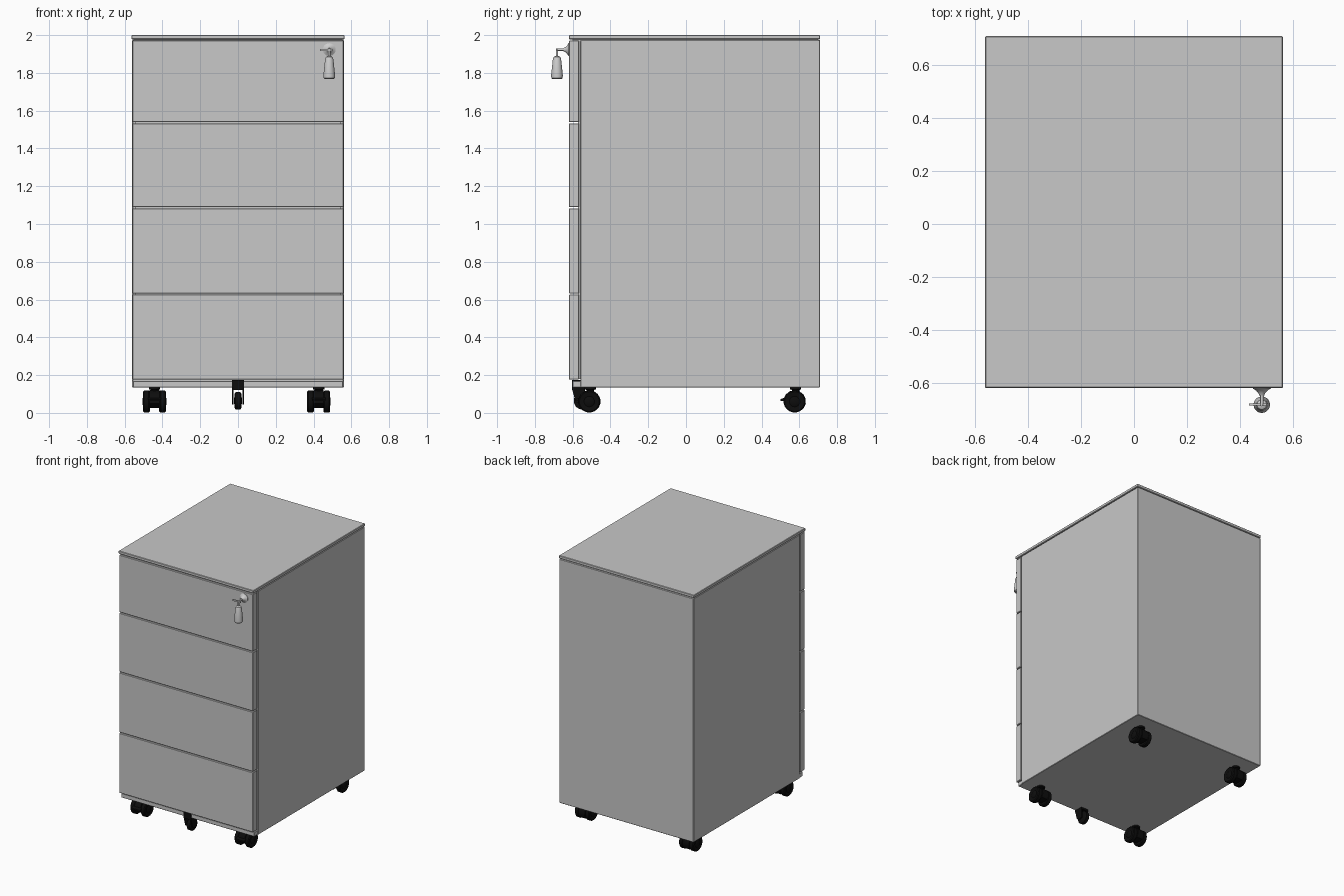
import bpy, bmesh, math
from mathutils import Matrix, Vector

if "Cube" in bpy.data.objects:
    bpy.data.objects.remove(bpy.data.objects["Cube"])


def material(name, rgb):
    m = bpy.data.materials.new(name)
    m.diffuse_color = (*rgb, 1)
    m.use_nodes = True
    m.node_tree.nodes["Principled BSDF"].inputs["Base Color"].default_value = m.diffuse_color
    return m


GREY = material("light grey paint", (0.58, 0.58, 0.58))
METAL = material("pale lock grey", (0.62, 0.62, 0.62))
BLACK = material("black plastic", (0.004, 0.004, 0.004))


def finish(bm, name, mat, smooth=False):
    bmesh.ops.recalc_face_normals(bm, faces=bm.faces)
    me = bpy.data.meshes.new(name)
    bm.to_mesh(me)
    bm.free()
    ob = bpy.data.objects.new(name, me)
    bpy.context.collection.objects.link(ob)
    me.materials.append(mat)
    if smooth:
        bpy.ops.object.select_all(action='DESELECT')
        ob.select_set(True)
        bpy.context.view_layer.objects.active = ob
        bpy.ops.object.shade_smooth_by_angle(angle=math.radians(35))
    return ob


def box(name, lo, hi, mat, bevel=0.0):
    bm = bmesh.new()
    lo, hi = Vector(lo), Vector(hi)
    bmesh.ops.create_cube(bm, size=1, matrix=Matrix.Translation((lo + hi) / 2)
                          @ Matrix.Diagonal((*(hi - lo), 1)))
    if bevel:
        bmesh.ops.bevel(bm, geom=bm.edges[:], offset=bevel, segments=1, affect='EDGES')
    return finish(bm, name, mat)


def lathe(name, centre, profile, axis, mat, steps=28):
    """Turn (radius, height) points around an axis; height runs along the axis."""
    bm = bmesh.new()
    rot = {'x': Matrix.Rotation(math.pi / 2, 4, 'Y'),
           'y': Matrix.Rotation(math.pi / 2, 4, 'X'),   # height runs to -y
           'z': Matrix.Identity(4)}[axis]
    rings = []
    for r, h in profile:
        rings.append([bm.verts.new((r * math.cos(a), r * math.sin(a), h))
                      for a in (2 * math.pi * i / steps for i in range(steps))])
    for a, b in zip(rings, rings[1:]):
        for i in range(steps):
            j = (i + 1) % steps
            bm.faces.new((a[i], a[j], b[j], b[i]))
    bm.faces.new(rings[0])
    bm.faces.new(rings[-1])
    bm.transform(Matrix.Translation(centre) @ rot)
    return finish(bm, name, mat, True)


def extrude_x(name, pts, x0, x1, mat):
    """Extrude a (y, z) outline from x0 to x1."""
    bm = bmesh.new()
    face = bm.faces.new([bm.verts.new((x0, y, z)) for y, z in pts])
    geo = bmesh.ops.extrude_face_region(bm, geom=[face])['geom']
    bmesh.ops.translate(bm, vec=(x1 - x0, 0, 0),
                        verts=[g for g in geo if isinstance(g, bmesh.types.BMVert)])
    return finish(bm, name, mat, True)


# cabinet shell, top plate and the recess behind the drawer fronts
box("cabinet_body", (-0.56, -0.558, 0.135), (0.56, 0.71, 1.974), GREY, 0.003)
box("top_plate", (-0.563, -0.62, 1.978), (0.563, 0.71, 2.0), GREY, 0.003)
box("top_joint", (-0.552, -0.60, 1.965), (0.552, 0.70, 1.985), GREY)
box("drawer_recess", (-0.545, -0.572, 0.18), (0.545, -0.55, 1.972), GREY)
box("toe_strip", (-0.555, -0.60, 0.135), (0.555, -0.55, 0.168), GREY, 0.003)

# four drawer fronts separated by thin seams
edges = [0.173, 0.63, 1.086, 1.536, 1.974]
for i, (z0, z1) in enumerate(zip(edges, edges[1:])):
    box(f"drawer_front_{i + 1}", (-0.558, -0.619, z0 + 0.003),
        (0.558, -0.567, z1 - 0.003), GREY, 0.003)

# lock, key and hanging fob
KX, KY = 0.483, -0.683
lathe("lock_barrel", (KX, -0.617, 1.923),
      [(0.034, 0), (0.034, 0.005), (0.022, 0.012), (0.013, 0.022), (0.009, 0.032)], 'y', METAL)
lathe("key_shaft", (KX, -0.64, 1.923), [(0.006, 0), (0.006, 0.048)], 'y', METAL, 12)
box("key_blade", (0.435, KY - 0.004, 1.916), (0.50, KY + 0.004, 1.927), METAL)
lathe("key_stem", (KX, KY, 1.885), [(0.006, 0), (0.006, 0.042)], 'z', METAL, 12)
lathe("key_fob", (KX, KY, 1.767),
      [(0.024, 0), (0.030, 0.006), (0.031, 0.02), (0.022, 0.105),
       (0.018, 0.117), (0.010, 0.122)], 'z', METAL)

# twin-wheel casters at the corners
R = 0.058
WHEEL = [(0.018, -0.02), (0.028, -0.014), (0.042, -0.016), (0.052, -0.018),
         (R, -0.012), (R, 0.012), (0.052, 0.018), (0.042, 0.016),
         (0.028, 0.014), (0.018, 0.02)]


def caster(tag, x, y):
    z = R + 0.002
    for side, s in (("left", -1), ("right", 1)):
        lathe(f"{tag}_wheel_{side}", (x + s * 0.043, y, z), WHEEL, 'x', BLACK)
    lathe(f"{tag}_axle", (x, y, z), [(0.012, -0.06), (0.012, 0.06)], 'x', BLACK, 12)
    # hood between the wheels, open towards the floor
    arc = [(y + 0.06 * math.cos(a), z + 0.06 * math.sin(a))
           for a in (math.radians(-35 + 25 * i) for i in range(10))]
    extrude_x(f"{tag}_hood", arc + [(y - 0.02, z - 0.035), (y + 0.02, z - 0.035)],
              x - 0.026, x + 0.026, BLACK)
    # brake pedal
    extrude_x(f"{tag}_brake_pedal", [(y - 0.05, z + 0.022), (y - 0.076, z + 0.012),
              (y - 0.076, z + 0.002), (y - 0.05, z + 0.004)], x - 0.035, x + 0.035, BLACK)
    lathe(f"{tag}_stem", (x, y + 0.005, z),
          [(0.02, 0), (0.02, 0.062), (0.03, 0.064), (0.03, 0.077)], 'z', BLACK, 20)


for end, y in (("front", -0.512), ("back", 0.575)):
    for side, x in (("left", -0.442), ("right", 0.427)):
        caster(f"{end}_{side}_caster", x, y)

# small anti-tip wheel under the bottom drawer
lathe("centre_wheel", (0, -0.548, 0.064),
      [(0.015, -0.02), (0.038, -0.018), (0.046, -0.012), (0.046, 0.012),
       (0.038, 0.018), (0.015, 0.02)], 'x', BLACK)
for s in (-1, 1):
    extrude_x("centre_wheel_fork_" + ("left" if s < 0 else "right"),
              [(-0.604, 0.173), (-0.604, 0.13), (-0.585, 0.06), (-0.56, 0.045),
               (-0.535, 0.055), (-0.535, 0.134), (-0.56, 0.173)],
              s * 0.023, s * 0.031, BLACK)
box("centre_wheel_bracket", (-0.031, -0.604, 0.122), (0.031, -0.535, 0.173), BLACK)
